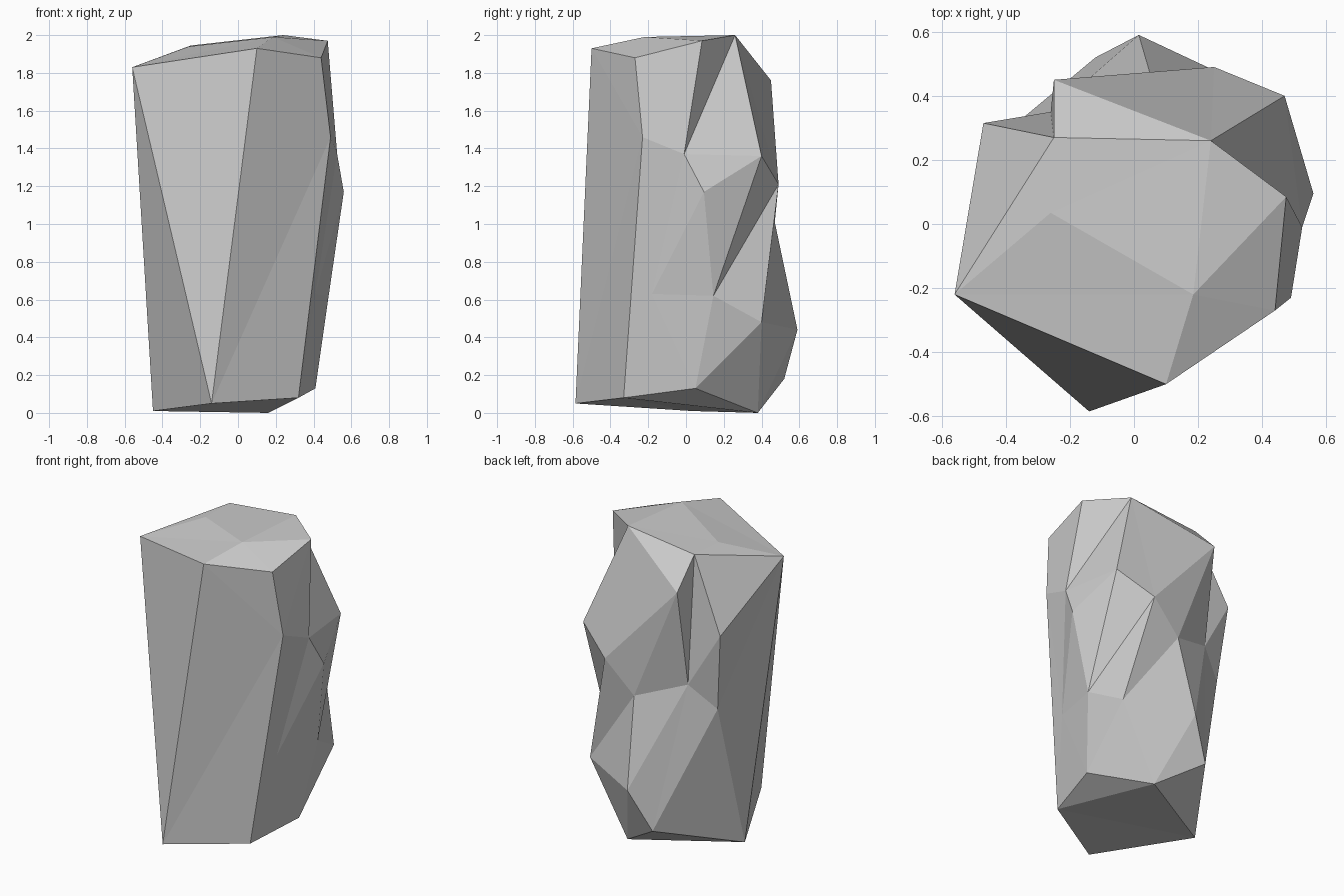
import bpy, bmesh

if "Cube" in bpy.data.objects:
    bpy.data.objects.remove(bpy.data.objects["Cube"])

# corner points of the rock, grouped by level
cap = dict(A=(-.56, -.22, 1.83), B=(.10, -.50, 1.93), C=(.44, -.27, 1.88),
           D=(.475, .085, 1.97), E=(.24, .26, 2.0), F=(-.25, .45, 1.76),
           G=(.185, -.22, 1.99), H=(-.26, .035, 1.94), P=(-.25, .27, 1.945))
waist = dict(I=(.47, .40, 1.36), J=(.56, .095, 1.17), K=(.525, -.01, 1.37),
             L=(.49, -.23, 1.46), M=(.25, .49, 1.21), O=(-.47, .315, 1.48))
dents = dict(a=(.05, .47, 1.01), b=(-.26, .35, 1.12), c=(-.42, .27, .97),
             d=(.41, -.18, .63), W=(.48, .145, .62))
foot = dict(X=(.42, .40, .48), N=(.015, .59, .44), V=(-.12, .52, .18),
            T=(.41, .05, .13), S=(.32, -.33, .08), Q=(-.14, -.585, .05),
            R=(-.45, .03, .01), U=(.16, .38, 0))

# facet fans: the first letter is the hub, the rest its rim
fans = ["GABCDEHA", "EHPFMIKD", "AHPOcRQB",      # top and left
        "LDCBQSdKD", "WJIMXTdJ", "dST", "dKJ", "KJI",   # front and right
        "bPFaNVcOP", "MFaX", "NaXUV", "cVR",     # back
        "UXTSRV", "SQR"]                         # base

bm = bmesh.new()
v = {k: bm.verts.new(p) for level in (cap, waist, dents, foot)
     for k, p in level.items()}
for hub, *rim in fans:
    for p, q in zip(rim, rim[1:]):
        bm.faces.new((v[hub], v[p], v[q]))
bmesh.ops.recalc_face_normals(bm, faces=bm.faces[:])

mesh = bpy.data.meshes.new("rock_pillar")
bm.to_mesh(mesh)
bm.free()
bpy.context.collection.objects.link(bpy.data.objects.new("rock_pillar", mesh))
